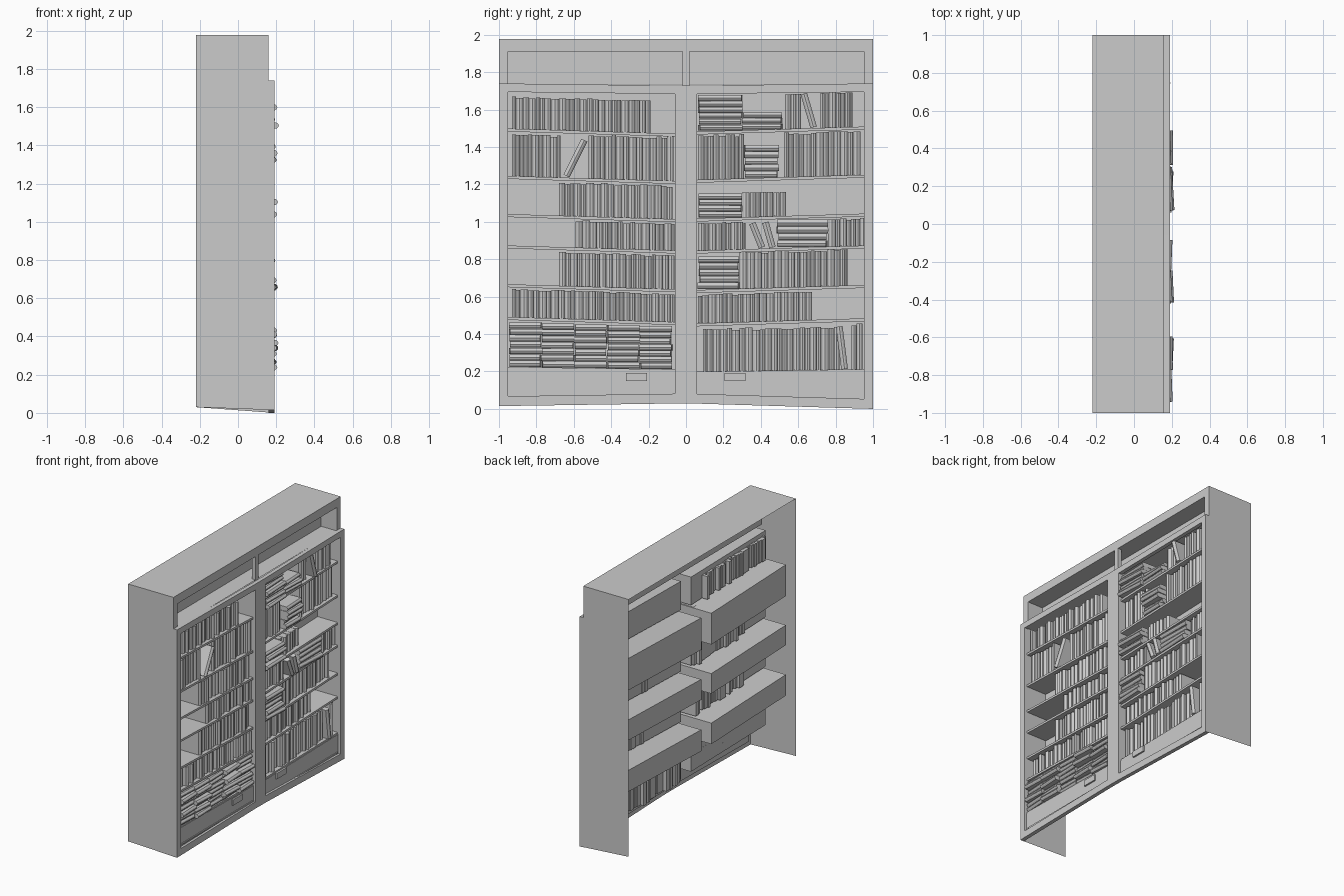
import bpy, bmesh, math, random
from mathutils import Matrix, Vector

if "Cube" in bpy.data.objects:
    bpy.data.objects.remove(bpy.data.objects["Cube"])
random.seed(4)
R = random.uniform
TOP, BACK, FRONT, STEP, RAIL = 1.978, -.22, .19, .16, 1.74
EDGE, POST, T = .953, .06, .016      # opening edge, centre post half width, shelf thickness
SHELVES = [.225, .493, .668, .875, 1.043, 1.247, 1.5, 1.714]
SIDES = ((-1, "left"), (1, "right"))


def finish(name, bm):
    bmesh.ops.recalc_face_normals(bm, faces=bm.faces)
    me = bpy.data.meshes.new(name)
    bm.to_mesh(me)
    bm.free()
    bpy.context.collection.objects.link(bpy.data.objects.new(name, me))


def slab(bm, x0, x1, y0, y1, low, high, open_front=False):
    """Box whose bottom and top may slope along y; low and high are height functions or numbers."""
    at = lambda h, y: h(y) if callable(h) else h
    cube = bmesh.ops.create_cube(bm, size=2)["verts"]
    fronts = {f for v in cube for f in v.link_faces if f.calc_center_median().x > .9}
    for v in cube:
        y = y1 if v.co.y > 0 else y0
        v.co = (x1 if v.co.x > 0 else x0, y, at(high if v.co.z > 0 else low, y))
    if open_front:
        bmesh.ops.delete(bm, geom=list(fronts), context='FACES_ONLY')


def shelf_z(side, k, drop=0):
    """Height of shelf k along y: it dips towards the centre post."""
    outer = SHELVES[k] + (.018 * (SHELVES[k] - .9) if side > 0 else 0)
    dip = .015 if k in (0, 7) else .03
    return lambda y: outer - dip * (1 - abs(y)) - drop


def foot(y):
    """Sagging lower edge of the whole front."""
    return .03 - abs(y) * (.015 if y < 0 else .03)


def head(y):
    return RAIL - .012 * (1 - abs(y))


def span(side):
    return (-EDGE, -POST) if side < 0 else (POST, EDGE)


# outer shell: open-backed side sheets and top sheet
bm = bmesh.new()
for y in (-1, 1):
    outline = ((BACK, .03), (FRONT, foot(y)), (FRONT, RAIL), (STEP, RAIL), (STEP, TOP), (BACK, TOP))
    bm.faces.new([bm.verts.new((x, y, z)) for x, z in outline])
bm.faces.new([bm.verts.new((x, y, TOP)) for x, y in
              ((BACK, -1), (STEP, -1), (STEP, 1), (BACK, 1))])
finish("outer_shell", bm)

# face frame: stiles and rails
bm = bmesh.new()
for y0, y1 in ((-1, -EDGE), (EDGE, 1), (-POST, POST)):
    slab(bm, STEP, FRONT, y0, y1, foot, head)
for side, _ in SIDES:
    y0, y1 = span(side)
    slab(bm, STEP, FRONT, y0, y1, foot, lambda y: foot(y) + .052)
    slab(bm, STEP, FRONT, y0, y1, lambda y: head(y) - .045, head)
finish("face_frame", bm)

# upper frieze with recess
bm = bmesh.new()
for y0, y1 in ((-1, -EDGE), (EDGE, 1), (-.018, .018)):
    slab(bm, .13, STEP, y0, y1, 1.725, 1.912)
slab(bm, .13, STEP, -1, 1, 1.912, TOP)
slab(bm, .03, STEP, -EDGE, EDGE, lambda y: head(y) - .004, 1.912, True)
finish("upper_frieze", bm)

for side, label in SIDES:
    y0, y1 = span(side)
    # compartments, alternately shallow and deep
    bm = bmesh.new()
    for k in range(7):
        slab(bm, -.17 if k % 2 else 0, .165, y0, y1, shelf_z(side, k), shelf_z(side, k + 1, T), True)
    finish(label + "_compartments", bm)
    # shelf front edges
    bm = bmesh.new()
    for k in range(7):
        slab(bm, .155, .168, y0, y1, shelf_z(side, k, T), shelf_z(side, k))
    finish(label + "_shelf_edges", bm)
    # drawer front with bead and label plate
    bm = bmesh.new()
    base, plate = (.08, -.32) if side < 0 else (.06, .205)
    slab(bm, .14, .172, y0, y1, lambda y: foot(y) + .045, shelf_z(side, 0, T * .8))
    slab(bm, .168, .178, y0 + .015, y1 - .01, base, base + .01)
    slab(bm, .17, .184, plate, plate + .112, .148, .192)
    finish(label + "_drawer_front", bm)


def book(bm, front, depth, thick, height, matrix):
    """Rounded-spine prism: depth along x, thickness along y, height along z."""
    b, s = front - depth, min(.012, thick * .4)
    spine = [(front - s * (1 - math.sin(math.pi * i / 4)), thick * i / 4) for i in range(5)]
    prof = [(b, 0)] + spine + [(b, thick)]
    face = bm.faces.new([bm.verts.new(matrix @ Vector((x, y, 0))) for x, y in prof])
    out = bmesh.ops.extrude_face_region(bm, geom=[face], use_keep_orig=True)["geom"]
    move = matrix.to_3x3() @ Vector((0, 0, height))
    bmesh.ops.translate(bm, vec=move, verts=[g for g in out if isinstance(g, bmesh.types.BMVert)])


def upright(bm, floor, y, width, h, depth):
    end = y + width
    while y < end - .012:
        t = min(R(.02, .042), end - y)
        book(bm, R(.135, .165), depth + R(0, .02), t - .001, h * R(.95, 1.01),
             Matrix.Translation((0, y, floor(y + t / 2))))
        y += t


def stack(bm, floor, y, width, h, depth):
    flat = Matrix(((1, 0, 0, 0), (0, 0, 1, 0), (0, 1, 0, 0), (0, 0, 0, 1)))
    n = max(2, round(h / .034))
    mid = y + width / 2
    for i in range(n):
        ln = width * R(.93, 1)
        m = (Matrix.Translation((.1, mid, floor(mid) + .002 + i * h / n))
             @ Matrix.Rotation(R(-.06, .06), 4, 'Z') @ Matrix.Translation((-.1, -ln / 2, 0)) @ flat)
        book(bm, R(.165, .21), .165, h / n - .001, ln, m)


def lean(bm, floor, y, width, h, depth, t=.036):
    """Single book leaning over the given width; a negative width leans towards -y."""
    a = math.asin(max(-.9, min(.9, -width / h)))
    m = Matrix.Translation((0, y, floor(y) + max(0, -math.sin(a) * t))) @ Matrix.Rotation(a, 4, 'X')
    book(bm, .185, .17, t, h * .95, m)


def row(side, k, y, *groups):
    """Fill a shelf from y with (kind, width, share of clear height); kind None is a gap."""
    bm = bmesh.new()
    floor, ceil = shelf_z(side, k), shelf_z(side, k + 1, T)
    depth = .13 if side > 0 and k in (2, 4, 6) else .165
    for kind, width, *share in groups:
        h = (ceil(y) - floor(y)) * (share[0] if share else .95)
        if kind:
            kind(bm, floor, y, width, h, depth)
        y += abs(width)
    finish(f"{dict(SIDES)[side]}_books_shelf_{k + 1}", bm)


U, S, L = upright, stack, lean
# left column: a shelf of piles, then rows packed against the centre post
row(-1, 0, -.945, *[(S, .174)] * 5)
for k, start in enumerate((.93, .68, .59, .68), 1):
    row(-1, k, -start, (U, start - POST))
row(-1, 5, -.93, (U, .26), (None, .015), (L, .1), (None, .035), (U, .455, 1))
row(-1, 6, -.93, (U, .74, .87))
# right column: mixed rows starting at the centre post
row(1, 0, .09, (U, .74), (L, -.03), (None, .025), (U, .06))
row(1, 1, .065, (U, .61))
row(1, 2, .065, (S, .22, .9), (U, .58, 1))
row(1, 3, .065, (U, .255), (None, .07), (L, -.055), (L, -.04), (S, .275), (U, .21))
row(1, 4, .065, (S, .235, .68), (U, .235, .7))
row(1, 5, .065, (U, .245, .98), (S, .185, .72), (None, .03), (U, .42, .98))
row(1, 6, .065, (S, .235, .88), (S, .215, .43), (None, .015), (U, .085, .9),
    (None, .05), (L, -.055, .95), (U, .17, .9))
